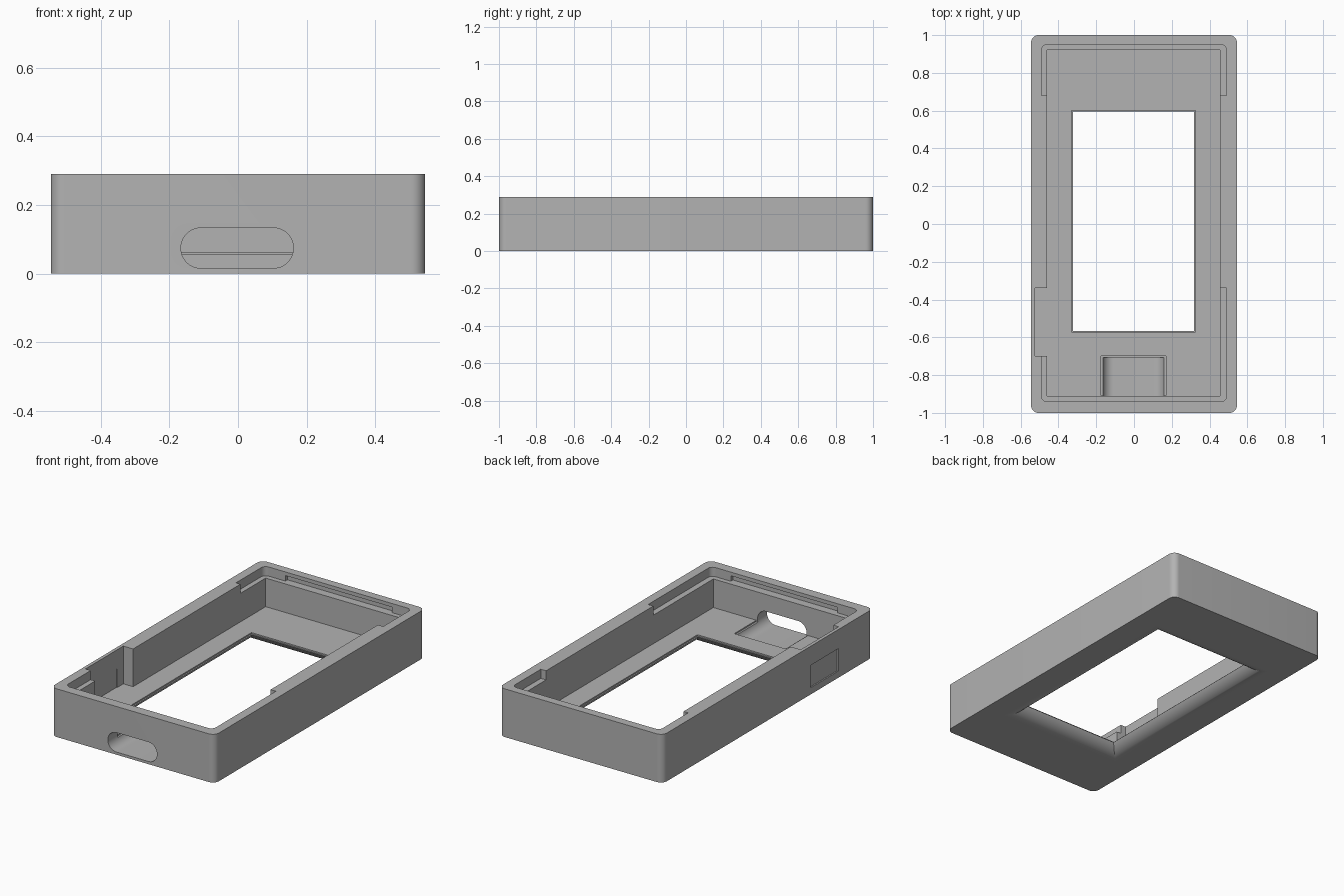
import bpy, bmesh, math

if "Cube" in bpy.data.objects:
    bpy.data.objects.remove(bpy.data.objects["Cube"])

grey = bpy.data.materials.new("plastic_grey")
grey.diffuse_color = (0.45, 0.45, 0.45, 1)
grey.use_nodes = True
grey.node_tree.nodes["Principled BSDF"].inputs["Base Color"].default_value = grey.diffuse_color


def rounded_rect(u0, u1, v0, v1, radii, steps=10):
    """Outline with one radius per corner: low-low, high-low, high-high, low-high."""
    pts = []
    corners = [(u0, v0, 1, 1), (u1, v0, -1, 1), (u1, v1, -1, -1), (u0, v1, 1, -1)]
    for i, ((u, v, su, sv), r) in enumerate(zip(corners, radii)):
        if r == 0:
            pts.append((u, v))
            continue
        for k in range(steps + 1):
            a = math.pi * (1 + i / 2) + k / steps * math.pi / 2
            pts.append((u + su * r + r * math.cos(a), v + sv * r + r * math.sin(a)))
    return pts


def loft(name, rings):
    """Closed solid through a list of matching rings."""
    bm = bmesh.new()
    loops = [[bm.verts.new(p) for p in ring] for ring in rings]
    n = len(loops[0])
    for a, b in zip(loops, loops[1:]):
        for i in range(n):
            j = (i + 1) % n
            bm.faces.new((a[i], a[j], b[j], b[i]))
    bm.faces.new(loops[0][::-1])
    bm.faces.new(loops[-1])
    bmesh.ops.recalc_face_normals(bm, faces=bm.faces)
    mesh = bpy.data.meshes.new(name)
    bm.to_mesh(mesh)
    bm.free()
    mesh.materials.append(grey)
    ob = bpy.data.objects.new(name, mesh)
    bpy.context.collection.objects.link(ob)
    return ob


def block(name, x0, x1, y0, y1, z0, z1, radii=(0, 0, 0, 0)):
    outline = rounded_rect(x0, x1, y0, y1, radii)
    return loft(name, [[(x, y, z) for x, y in outline] for z in (z0, z1)])


# outer case body
case = block("case_shell", -0.545, 0.545, -1, 1, 0, 0.29, (0.04,) * 4)
FLOOR, STEP, LEDGE, TOP = 0.063, 0.055, 0.235, 0.4

cutters = [
    # main cavity, then the lid seats at both ends
    block("cavity", -0.46, 0.455, -0.91, 0.92, FLOOR, TOP),
    block("back_lid_seat", -0.49, 0.49, 0.68, 0.95, LEDGE, TOP, (0, 0, 0.03, 0.03)),
    block("front_lid_seat", -0.49, 0.49, -0.94, -0.34, LEDGE, TOP, (0.03, 0.03, 0, 0)),
    # side switch pocket and the thin panel in its wall
    block("switch_pocket", -0.525, -0.40, -0.70, -0.34, FLOOR, TOP),
    block("switch_panel_outside", -0.60, -0.537, -0.67, -0.405, 0.04, 0.175),
    block("switch_panel_inside", -0.529, -0.50, -0.67, -0.40, FLOOR, 0.175),
    # snap grooves in the end walls
    block("back_snap_groove", -0.35, 0.36, 0.93, 0.97, LEDGE, 0.268),
    block("front_snap_groove", -0.35, 0.36, -0.96, -0.92, LEDGE, 0.268),
    # shallow steps around the openings
    block("window_step", -0.332, 0.325, -0.573, 0.602, STEP, TOP),
    block("port_step", -0.174, 0.169, -0.909, -0.70, STEP, 0.2),
]

# connector slot running through the front wall into the floor
slot = rounded_rect(-0.166, 0.161, 0.016, 0.133, (0.0575,) * 4, 12)
cutters.append(loft("port_slot", [[(x, y, z) for x, z in slot] for y in (-1.1, -0.708)]))


# screen window, flaring out with a round edge toward the underside
def window_ring(z, grow):
    outline = rounded_rect(-0.324 - grow, 0.317 + grow, -0.566 - grow, 0.595 + grow, (0,) * 4)
    return [(x, y, z) for x, y in outline]


R = 0.1
end = math.acos(1 - STEP / R)
reach = R * math.sin(end)
rings = [window_ring(-0.05, reach)]
for k in range(13):
    a = end * k / 12
    rings.append(window_ring(R * (1 - math.cos(a)), reach - R * math.sin(a)))
rings.append(window_ring(0.1, 0))
cutters.append(loft("window_opening", rings))

# carve everything out of the shell
bpy.context.view_layer.objects.active = case
case.select_set(True)
for cutter in cutters:
    mod = case.modifiers.new(cutter.name, "BOOLEAN")
    mod.operation = "DIFFERENCE"
    mod.solver = "EXACT"
    mod.object = cutter
    bpy.ops.object.modifier_apply(modifier=mod.name)
    bpy.data.objects.remove(cutter)

bpy.ops.object.shade_smooth_by_angle(angle=math.radians(25))
